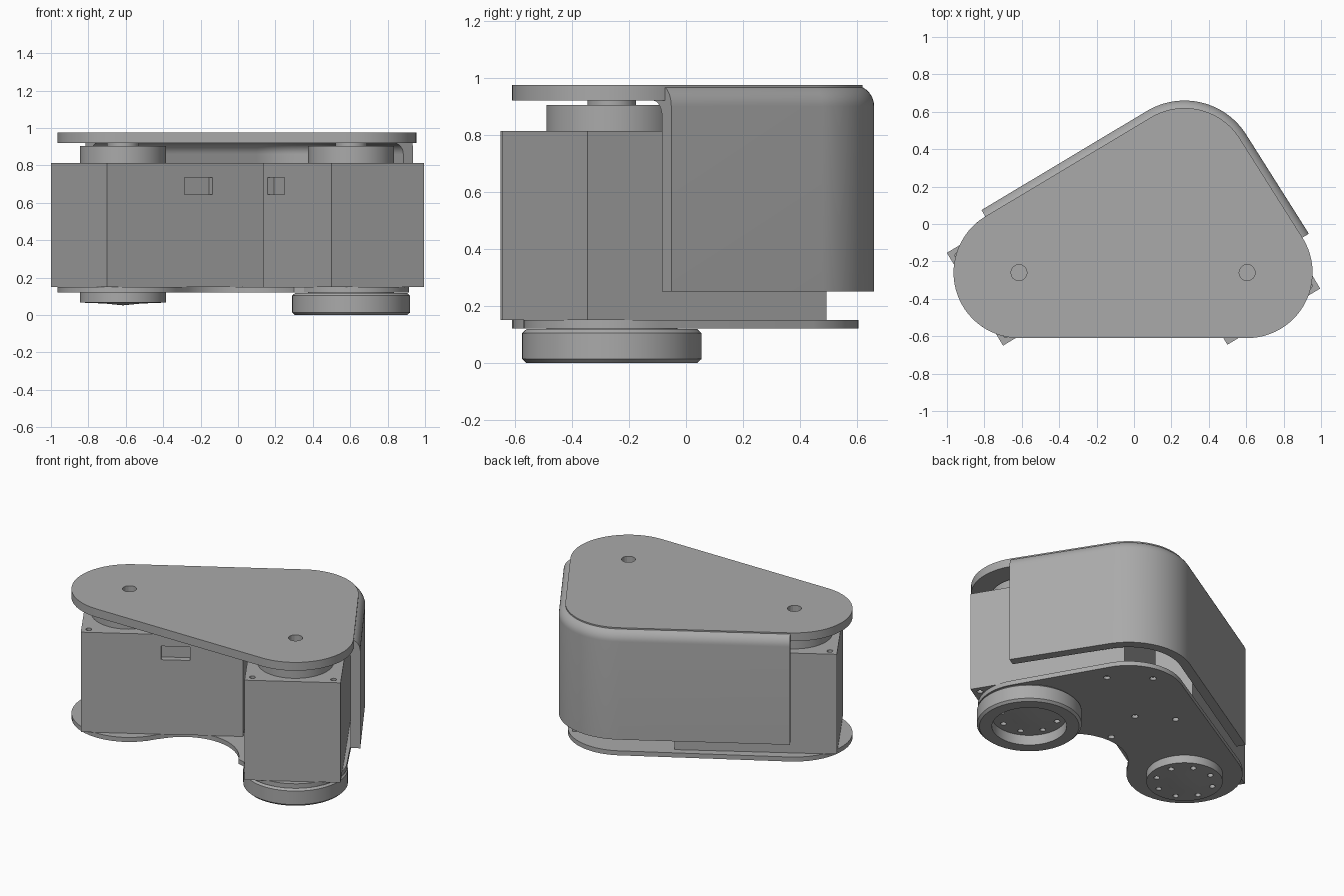
import bpy, bmesh, math
from mathutils import Vector, Matrix

if "Cube" in bpy.data.objects:
    bpy.data.objects.remove(bpy.data.objects["Cube"])

grey = bpy.data.materials.new("plain grey")
grey.use_nodes = True
grey.diffuse_color = (0.4, 0.4, 0.4, 1)
grey.node_tree.nodes["Principled BSDF"].inputs["Base Color"].default_value = grey.diffuse_color

# Joint centres and the rear corner of the linkage
A, B, C = Vector((-0.615, -0.26)), Vector((0.605, -0.26)), Vector((0.27, 0.27))
TURN = math.radians(31.2)


def finish(name, bm, smooth=True):
    bmesh.ops.recalc_face_normals(bm, faces=bm.faces)
    mesh = bpy.data.meshes.new(name)
    bm.to_mesh(mesh)
    bm.free()
    mesh.materials.append(grey)
    ob = bpy.data.objects.new(name, mesh)
    bpy.context.collection.objects.link(ob)
    if smooth:
        select(ob)
        bpy.ops.object.shade_smooth_by_angle(angle=math.radians(30))
    return ob


def select(ob):
    bpy.ops.object.select_all(action="DESELECT")
    ob.select_set(True)
    bpy.context.view_layer.objects.active = ob


def arc(centre, r, start, end, steps=24):
    """Points on an arc, angles in degrees."""
    angles = [math.radians(start + (end - start) * i / steps) for i in range(steps + 1)]
    return [centre + r * Vector((math.cos(a), math.sin(a))) for a in angles]


def prism(name, outline, z0, z1):
    bm = bmesh.new()
    base = bm.faces.new([bm.verts.new((p.x, p.y, z0)) for p in outline])
    top = bmesh.ops.extrude_face_region(bm, geom=[base])["geom"]
    bmesh.ops.translate(bm, vec=(0, 0, z1 - z0), verts=[v for v in top if isinstance(v, bmesh.types.BMVert)])
    return finish(name, bm)


def lathe(name, centre, profile, closed=False, steps=64):
    """Turn (radius, height) pairs around a vertical axis."""
    bm = bmesh.new()
    verts = [bm.verts.new((r, 0, z)) for r, z in profile]
    edges = [bm.edges.new(pair) for pair in zip(verts, verts[1:])]
    if closed:
        edges.append(bm.edges.new((verts[-1], verts[0])))
    bmesh.ops.spin(bm, geom=verts + edges, axis=(0, 0, 1), cent=(0, 0, 0),
                   angle=math.tau, steps=steps, use_duplicate=False)
    bmesh.ops.remove_doubles(bm, verts=bm.verts, dist=0.0005)
    bmesh.ops.translate(bm, vec=(*centre, 0), verts=bm.verts)
    return finish(name, bm)


def drill(target, points, r, z0, z1):
    """Cut round vertical holes."""
    bm = bmesh.new()
    for p in points:
        bmesh.ops.create_cone(bm, cap_ends=True, segments=16, radius1=r, radius2=r, depth=z1 - z0,
                              matrix=Matrix.Translation((p[0], p[1], (z0 + z1) / 2)))
    cut(target, finish("hole_cutter", bm, False))


def cut(target, cutter):
    cutter.hide_render = True
    mod = target.modifiers.new("cut", "BOOLEAN")
    mod.operation, mod.solver, mod.object = "DIFFERENCE", "EXACT", cutter
    select(target)
    bpy.ops.object.modifier_apply(modifier=mod.name)
    bpy.data.objects.remove(cutter)


def box_mesh(x0, x1, y0, y1, z0, z1):
    bm = bmesh.new()
    bmesh.ops.create_cube(bm, size=1)
    bmesh.ops.scale(bm, vec=(x1 - x0, y1 - y0, z1 - z0), verts=bm.verts)
    bmesh.ops.translate(bm, vec=((x0 + x1) / 2, (y0 + y1) / 2, (z0 + z1) / 2), verts=bm.verts)
    return bm


def bolt_circle(centre, r, count):
    return [centre + r * Vector((math.cos(t), math.sin(t)))
            for t in (math.tau * (i + 0.5) / count for i in range(count))]


# Motor bodies with a recessed socket and corner screw holes
def motor(name, centre, angle, side):
    body = finish(name, box_mesh(-0.275, 0.705, -0.29, 0.29, 0.15, 0.813), False)
    y = side * 0.29
    cut(body, finish("socket_cutter", box_mesh(0.21, 0.385, y - 0.04, y + 0.04, 0.645, 0.735), False))
    corners = [(x, s) for x in (-0.23, 0.66) for s in (-0.245, 0.245)]
    drill(body, corners, 0.018, 0.77, 0.85)
    drill(body, corners, 0.018, 0.12, 0.19)
    body.location = (*centre, 0)
    body.rotation_euler.z = angle


motor("left_motor", A, TURN, -1)
motor("right_motor", B, TURN + math.pi / 2, 1)

# Horns above and below each motor
for label, p in (("left", A), ("right", B)):
    lathe(label + "_upper_horn", p, [(0, 0.80), (0.23, 0.80), (0.23, 0.905), (0, 0.905)])
    lathe(label + "_shaft", p, [(0, 0.90), (0.085, 0.90), (0.085, 0.925), (0, 0.925)])
    horn = lathe(label + "_lower_horn", p, [(0, 0.052), (0.1, 0.062), (0.23, 0.067), (0.23, 0.13), (0, 0.13)])
    drill(horn, bolt_circle(p, 0.175, 8), 0.018, 0.03, 0.1)

# Ring around the right lower horn
lathe("foot_ring", B, [(0.225, 0), (0.3, 0), (0.315, 0.014), (0.315, 0.104), (0.3, 0.118), (0.225, 0.118)], True)

# Directions pointing out of the two straight rear sides
left_out = math.degrees((C - A).to_2d().angle_signed(Vector((1, 0)))) + 90
right_out = math.degrees((C - B).to_2d().angle_signed(Vector((1, 0)))) - 90

# Top plate: a rounded triangle with two pivot holes
top_outline = (arc(A, 0.35, left_out, 270) + arc(B, 0.35, -90, right_out)
               + arc(C, 0.35, right_out, left_out))
top_plate = prism("top_plate", top_outline, 0.92, 0.975)
drill(top_plate, [A, B], 0.043, 0.9, 1)

# Bottom plate: same corners, with a scooped front edge
scoop = Vector((0, -0.58))
scoop_left = math.degrees(math.atan2(A.y - scoop.y, A.x))
bottom_outline = (arc(A, 0.35, left_out, 360 + scoop_left - 180)
                  + arc(scoop, 0.338, scoop_left, 180 - scoop_left)[1:]
                  + arc(B, 0.31, 180 - scoop_left + 180 - 360 + 0, right_out - 0)[1:]
                  + arc(C, 0.335, right_out, left_out))
bottom_plate = prism("bottom_plate", bottom_outline, 0.12, 0.15)
drill(bottom_plate, [(0.49, 0.33), (0.06, 0.08), (0.01, -0.2), (-0.15, 0.21), (0.27, 0.5)], 0.02, 0.1, 0.14)

# Rear cover: a rounded-over wall swept around the two rear sides
wall = [Vector((0.39, 0.25))] + arc(Vector((0.315, 0.9)), 0.075, 0, 90, 10)
wall += arc(Vector((0.27, 0.86)), 0.06, 90, 0, 8) + [Vector((0.33, 0.25))]
path = [(A, left_out)] + [(C, left_out + (right_out - left_out) * i / 24) for i in range(25)] + [(B, right_out)]
bm = bmesh.new()
rows = []
for centre, deg in path:
    out = Vector((math.cos(math.radians(deg)), math.sin(math.radians(deg))))
    rows.append([bm.verts.new((*(centre + out * p.x), p.y)) for p in wall])
for a, b in zip(rows, rows[1:]):
    for i in range(len(wall)):
        j = (i + 1) % len(wall)
        bm.faces.new((a[i], a[j], b[j], b[i]))
bm.faces.new(rows[0])
bm.faces.new(rows[-1])
finish("rear_cover", bm)
